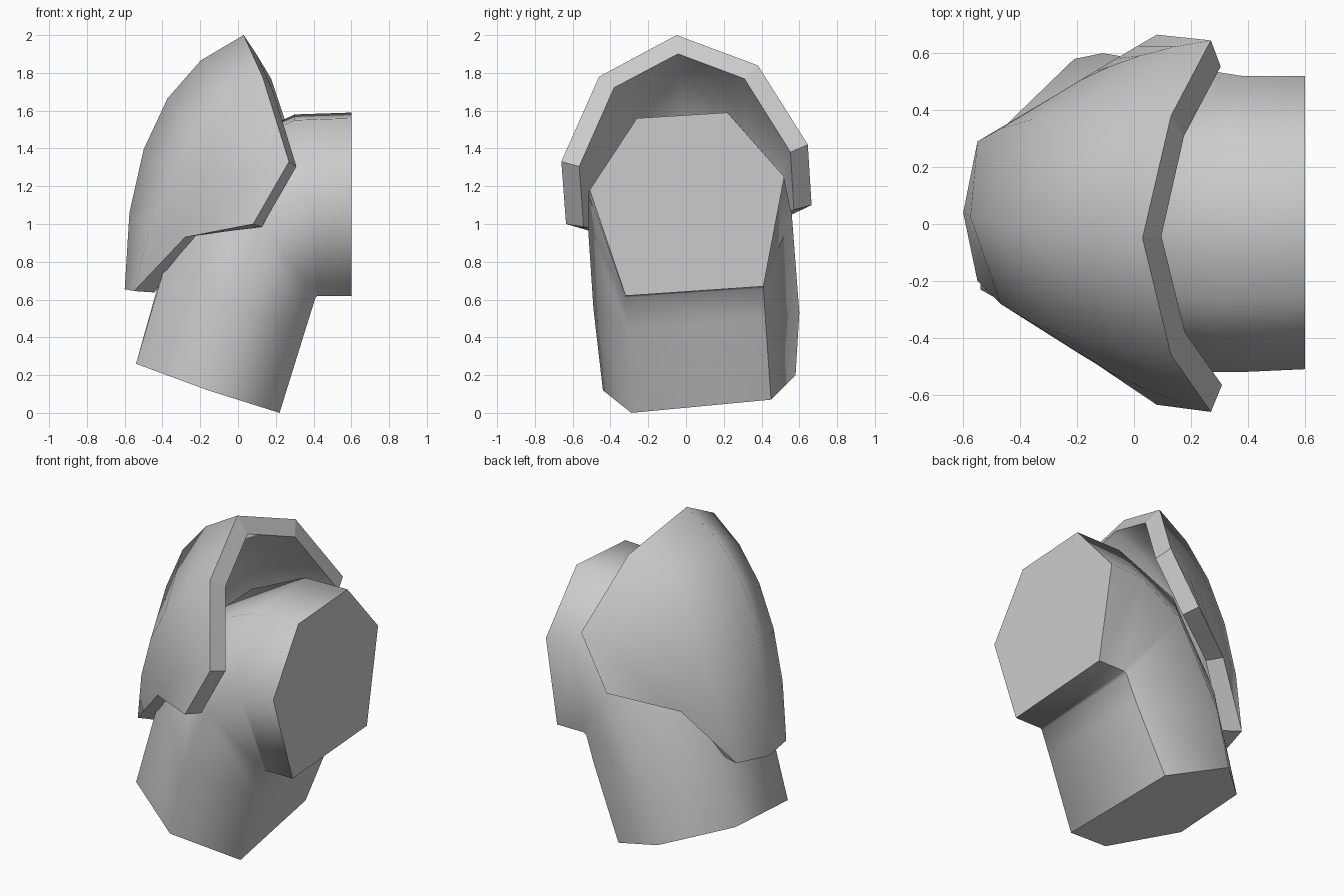
import bpy
from mathutils import Vector

cube = bpy.data.objects.get("Cube")
if cube:
    bpy.data.objects.remove(cube)

grey = bpy.data.materials.new("plain grey")
grey.use_nodes = True
colour = (0.6, 0.6, 0.6, 1)
grey.diffuse_color = colour
grey.node_tree.nodes["Principled BSDF"].inputs["Base Color"].default_value = colour


def make_object(name, verts, faces):
    mesh = bpy.data.meshes.new(name)
    mesh.from_pydata(verts, [], faces)
    mesh.materials.append(grey)
    ob = bpy.data.objects.new(name, mesh)
    bpy.context.collection.objects.link(ob)
    return ob


def bezier(a, b, c, t):
    return Vector(a) * (1 - t) ** 2 + Vector(b) * 2 * t * (1 - t) + Vector(c) * t * t


# Bent arm tube: six long edges, each a path from the side opening to the bottom
edges = [
    [(.6, -.32, .62), (.42, -.32, .62), (.41, -.32, .61), (.36, -.31, .45), (.22, -.29, 0)],
    [(.6, .41, .67), (.42, .41, .67), (.40, .41, .66), (.34, .42, .50), (.15, .45, .07)],
    [(.6, .52, 1.25), (.38, .52, 1.24), (.13, .56, 1.05), (-.11, .6, .53), (-.21, .58, .20)],
    [(.6, .22, 1.59), (.30, .23, 1.58), (-.08, .25, 1.40), (-.36, .27, .90), (-.53, .27, .28)],
    [(.6, -.26, 1.56), (.30, -.26, 1.55), (-.08, -.25, 1.38), (-.36, -.24, .87), (-.54, -.23, .26)],
    [(.6, -.51, 1.18), (.38, -.52, 1.16), (.13, -.52, 1.0), (-.04, -.49, .55), (-.16, -.44, .12)],
]
sides, rings = len(edges), len(edges[0])
verts = [edges[s][r] for r in range(rings) for s in range(sides)]
faces = [tuple(range(sides))]
for r in range(rings - 1):
    for s in range(sides):
        n = (s + 1) % sides
        faces.append((r * sides + s, (r + 1) * sides + s, (r + 1) * sides + n, r * sides + n))
faces.append(tuple(reversed(range((rings - 1) * sides, rings * sides))))
arm = make_object("arm_tube", verts, faces)
for p in arm.data.polygons:
    p.use_smooth = len(p.vertices) == 4
# Keep the rear lower edge crisp
for e in arm.data.edges:
    if all(v % sides == 1 for v in e.vertices):
        e.use_edge_sharp = True

# Shoulder shell: curved ribs running from the upper rim to the lower rim
ribs = [
    [(.08, -.635, 1.0), (-.10, -.515, .965), (-.28, -.39, .93)],
    [(.27, -.66, 1.33), (-.06, -.57, 1.22), (-.28, -.39, .93)],
    [(.13, -.46, 1.78), (-.38, -.42, 1.50), (-.55, -.2, .645)],
    [(.03, -.05, 2.0), (-.60, 0, 1.75), (-.6, .04, .655)],
    [(.13, .38, 1.84), (-.38, .42, 1.55), (-.55, .29, .69)],
    [(.27, .645, 1.42), (-.06, .60, 1.28), (-.28, .45, 1.0)],
    [(.08, .665, 1.1), (-.10, .56, 1.05), (-.28, .45, 1.0)],
]
steps = 5
verts, ids = [], []
for rib in ribs:
    row = []
    for k in range(steps + 1):
        p = bezier(*rib, k / steps)
        match = [i for i, v in enumerate(verts) if (v - p).length < 1e-4]
        if not match:
            verts.append(p)
        row.append(match[0] if match else len(verts) - 1)
    ids.append(row)
faces = []
for a, b in zip(ids, ids[1:]):
    for k in range(steps):
        quad = (a[k], b[k], b[k + 1], a[k + 1])
        faces.append(tuple(dict.fromkeys(quad)))
shell = make_object("shoulder_shell", verts, faces)

# Give the shell its thickness, with a flat rim
mod = shell.modifiers.new("thickness", "SOLIDIFY")
mod.thickness = 0.105
mod.offset = -1
mod.use_even_offset = True
bpy.context.view_layer.objects.active = shell
shell.select_set(True)
bpy.ops.object.modifier_apply(modifier=mod.name)
for p in shell.data.polygons:
    p.use_smooth = p.index < 2 * len(faces)
